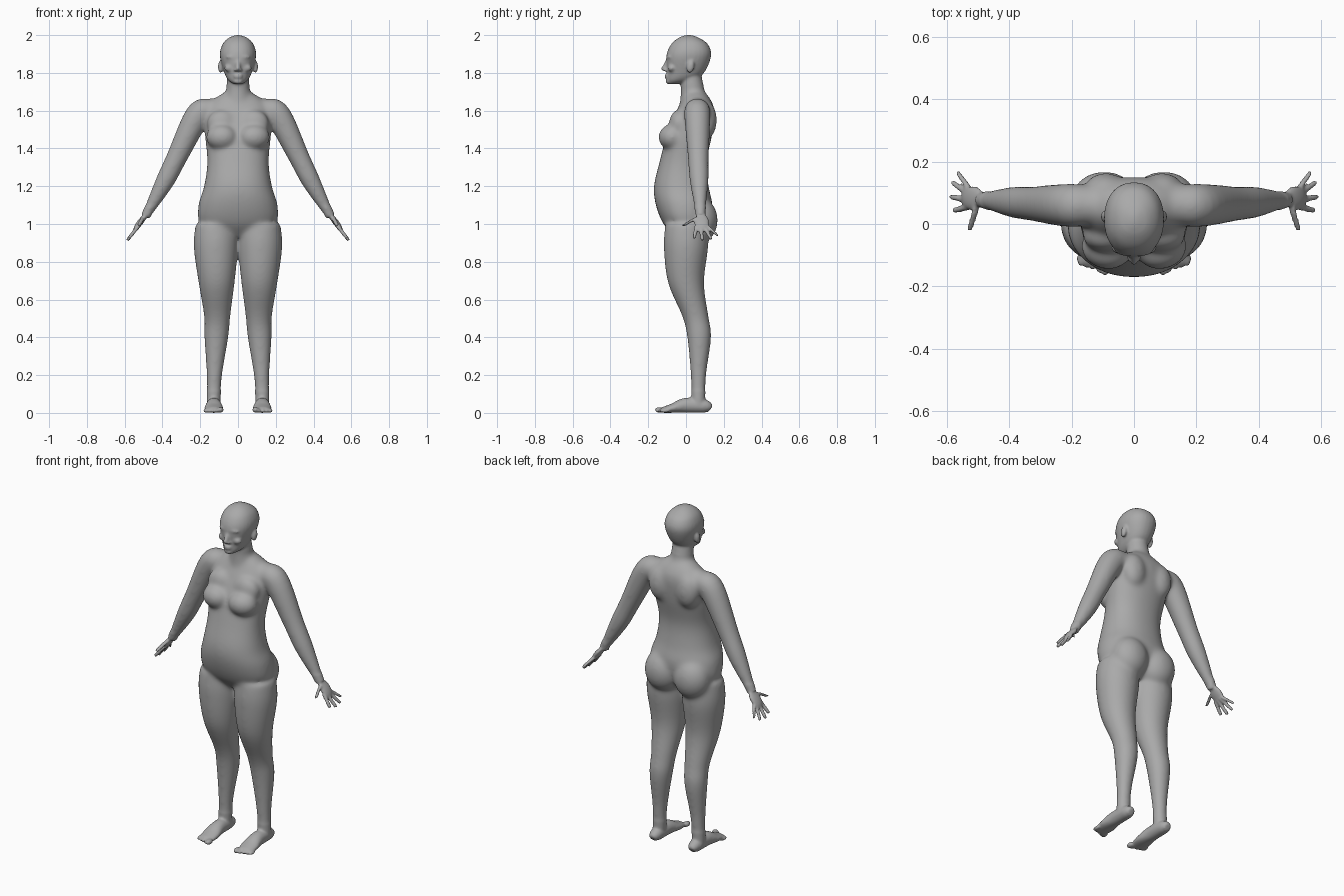
import bpy, bmesh, math
from mathutils import Vector, Matrix

cube = bpy.data.objects.get("Cube")
if cube:
    bpy.data.objects.remove(cube, do_unlink=True)

ACROSS, DEPTH = Vector((1, 0, 0)), Vector((0, 1, 0))
bm = bmesh.new()


def smooth_rows(rows, steps=5):
    """Pass a smooth spline through a few rows of numbers."""
    result, last = [], len(rows) - 1
    for index in range(last):
        before, start, end, after = (
            Vector(rows[min(max(index + offset, 0), last)])
            for offset in (-1, 0, 1, 2))
        leave, arrive = (end - before) / 2, (after - start) / 2
        for step in range(steps):
            t = step / steps
            ease = t * t * (3 - 2 * t)
            result.append(start.lerp(end, ease)
                          + leave * t * (1 - t) ** 2
                          - arrive * t * t * (1 - t))
    return result + [Vector(rows[-1])]


def tube(rows, axis=DEPTH, power=2, sides=28):
    """Closed loft; each row is a centre, a radius across and one along axis."""
    rows = smooth_rows(rows)
    centres = [Vector(row[:3]) for row in rows]
    rings = []
    for index, row in enumerate(rows):
        ahead = centres[min(index + 1, len(rows) - 1)]
        behind = centres[max(index - 1, 0)]
        normal = axis.cross(ahead - behind).normalized()
        ring = []
        for side in range(sides):
            angle = math.tau * side / sides
            wide, deep = (math.copysign(abs(value) ** (2 / power), value)
                          for value in (math.cos(angle), math.sin(angle)))
            ring.append(bm.verts.new(centres[index] + normal * wide * row[3]
                                     + axis * deep * row[4]))
        rings.append(ring)
    for lower, upper in zip(rings, rings[1:]):
        for side in range(sides):
            bm.faces.new((lower[side - 1], lower[side], upper[side], upper[side - 1]))
    bm.faces.new(rings[0])
    bm.faces.new(rings[-1])


def limb(*rows):
    """Round tube; each row is a centre and a radius."""
    tube([(*row, row[-1]) for row in rows])


def stack(*rows):
    """Upright loft; each row is a height, half width, front and back."""
    tube([(0, (front + back) / 2, height, half, (back - front) / 2)
          for height, half, front, back in rows], power=2.2)


def digit(base, tip, radius):
    """Finger or thumb with a rounded end."""
    limb((*base, radius), (*base.lerp(tip, .9), radius * .9), (*tip, radius / 2))


def blob(centre, size, turn=0, axis="Z"):
    """Ellipsoid, turned in degrees about one axis."""
    placing = (Matrix.Translation(centre)
               @ Matrix.Rotation(math.radians(turn), 4, axis)
               @ Matrix.Diagonal((*size, 1)))
    bmesh.ops.create_uvsphere(bm, u_segments=24, v_segments=14,
                              radius=1, matrix=placing)


# Left arm, from collar to wrist
limb((.05, .06, 1.62, .045), (.15, .06, 1.6, .065), (.215, .06, 1.57, .07),
     (.325, .065, 1.35, .056), (.39, .07, 1.22, .05), (.49, .077, 1.04, .024))

# Left palm, fanned fingers and thumb
blob((.517, .083, 1.01), (.016, .04, .055), turn=-38, axis="Y")
reach = Vector((.62, 0, -.78))
for finger, length in enumerate((.085, .1, .1, .085)):
    fan = math.radians(16 * finger - 8)
    knuckle = Vector((.526, .055 + .019 * finger, .99))
    digit(knuckle, knuckle + length * (reach * math.cos(fan)
                                       + DEPTH * math.sin(fan)), .011)
digit(Vector((.505, .05, 1.03)), Vector((.526, -.016, .99)), .013)

# Left leg
limb((.115, 0, 1, .11), (.117, 0, .88, .118), (.113, 0, .69, .096),
     (.11, .05, .51, .07), (.115, .07, .4, .064), (.125, .066, .2, .042),
     (.13, .065, .04, .036))

# Left foot, resting on the ground from heel to ball
tube([(.128, y, height / 2, height / 2, half) for y, height, half in
      ((.13, .04, .02), (.1, .07, .035), (0, .08, .04), (-.07, .05, .05),
       (-.125, .03, .042))], axis=ACROSS)
for toe in range(5):
    size = .011 if toe else .016
    blob((.092 + .02 * toe, .007 * toe - .14, size), (size, .026, size))

# Left half of the face, and the ear
blob((.036, -.088, 1.884), (.03, .014, .009), turn=18)
blob((.035, -.081, 1.86), (.016, .013, .01))
blob((.045, -.075, 1.825), (.028, .022, .02))
blob((.014, -.108, 1.815), (.009, .012, .008))
blob((.093, .024, 1.832), (.013, .02, .034), turn=-12, axis="X")

# Left chest, shoulder blade and buttock
blob((.088, -.078, 1.46), (.083, .068, .068), turn=12)
blob((.085, -.04, 1.53), (.08, .05, .075))
blob((.09, .11, 1.55), (.07, .054, .1))
blob((.095, .075, 1.02), (.108, .094, .12))

# Repeat every left part on the right
copy = bmesh.ops.duplicate(bm, geom=bm.verts[:] + bm.edges[:] + bm.faces[:])
bmesh.ops.scale(bm, vec=(-1, 1, 1), verts=[
    item for item in copy["geom"] if isinstance(item, bmesh.types.BMVert)])

# Torso and neck
stack((.93, .08, -.06, .06), (1, .2, -.12, .12), (1.1, .21, -.16, .14),
      (1.2, .18, -.17, .12), (1.33, .163, -.14, .11), (1.48, .176, -.1, .14),
      (1.6, .175, -.05, .15), (1.66, .13, -.02, .13), (1.71, .05, 0, .09))
limb((0, .045, 1.62, .08), (0, .034, 1.72, .062), (0, .02, 1.82, .055))

# Head
stack((1.74, .02, -.09, -.05), (1.76, .05, -.1, .03), (1.8, .072, -.1, .095),
      (1.89, .096, -.104, .133), (1.95, .083, -.08, .117),
      (1.985, .05, -.04, .07), (2, .01, 0, .03))

# Nose, lips and chin
limb((0, -.094, 1.876, .008), (0, -.115, 1.825, .014), (0, -.11, 1.81, .012))
blob((0, -.121, 1.823), (.011, .012, .01))
for height in (1.789, 1.777):
    blob((0, -.1, height), (.024, .013, .007))
blob((0, -.092, 1.755), (.026, .016, .014))

bmesh.ops.recalc_face_normals(bm, faces=bm.faces)
mesh = bpy.data.meshes.new("body")
bm.to_mesh(mesh)
bm.free()
body = bpy.data.objects.new("body", mesh)
bpy.context.collection.objects.link(body)
bpy.context.view_layer.objects.active = body
body.select_set(True)

# Fuse all the parts into one skin
remesh = body.modifiers.new("fuse", "REMESH")
remesh.mode = "VOXEL"
remesh.voxel_size = .0065
bpy.ops.object.modifier_apply(modifier=remesh.name)

# Soften the joins strongly on trunk and limbs, lightly on fine detail
bm = bmesh.new()
bm.from_mesh(mesh)
trunk = [vert for vert in bm.verts if .12 < vert.co.z < 1.73
         and not (abs(vert.co.x) > .46 and vert.co.z < 1.09)]
for verts, passes in ((trunk, 28), (bm.verts[:], 3)):
    for repeat in range(passes):
        bmesh.ops.smooth_vert(bm, verts=verts, factor=.5, use_axis_x=True,
                              use_axis_y=True, use_axis_z=True)
bm.to_mesh(mesh)
bm.free()
bpy.ops.object.shade_smooth()

# Plain grey skin
grey = bpy.data.materials.new("plain grey")
grey.use_nodes = True
grey.diffuse_color = (.4, .4, .4, 1)
shader = grey.node_tree.nodes["Principled BSDF"]
shader.inputs["Base Color"].default_value = grey.diffuse_color
mesh.materials.clear()
mesh.materials.append(grey)
